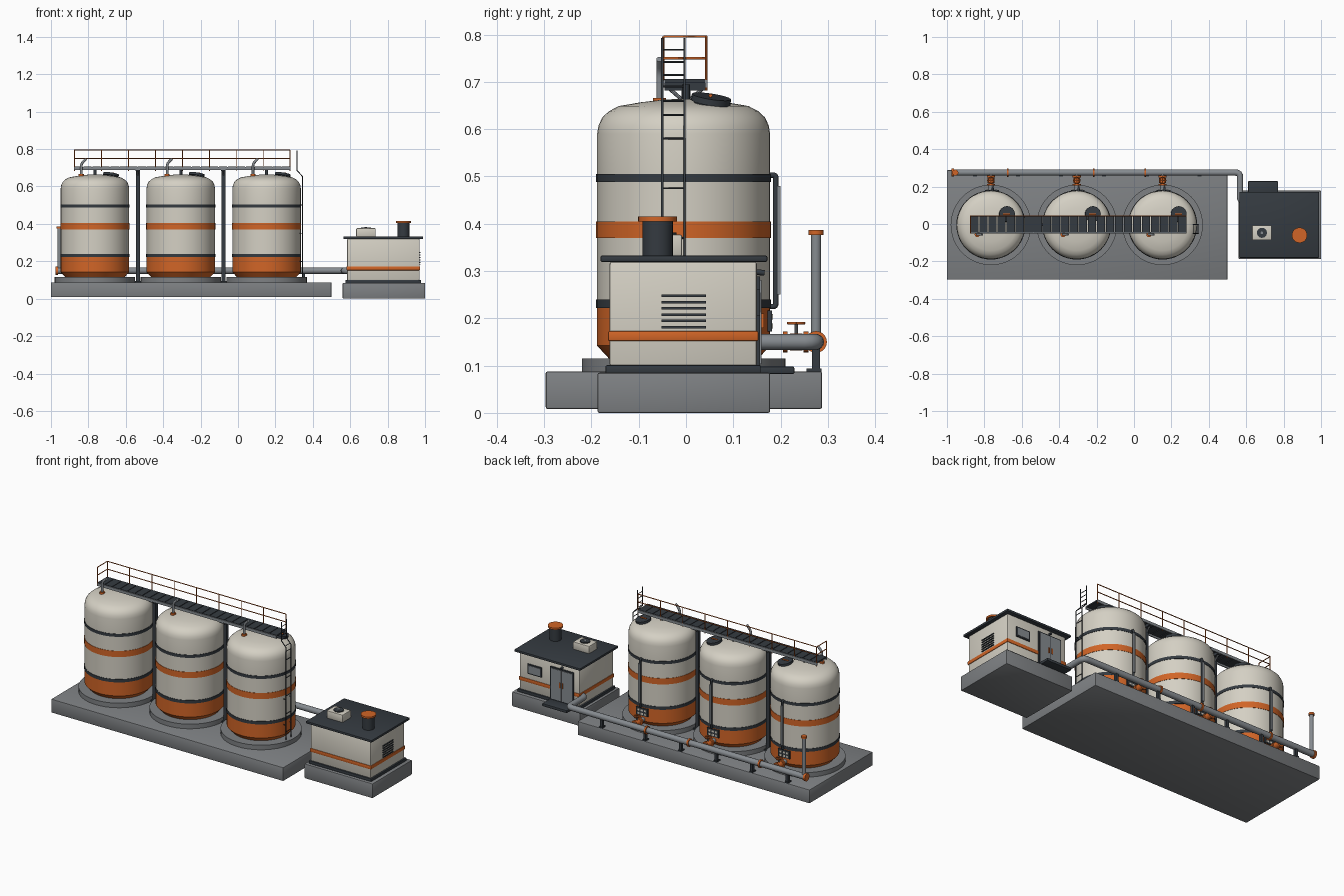
import bpy, bmesh, math
from mathutils import Vector

cube = bpy.data.objects.get("Cube")
if cube:
    bpy.data.objects.remove(cube, do_unlink=True)


def make_mat(name, color):
    m = bpy.data.materials.new(name)
    m.use_nodes = True
    m.diffuse_color = (*color, 1)
    bsdf = m.node_tree.nodes["Principled BSDF"]
    bsdf.inputs["Base Color"].default_value = (*color, 1)
    bsdf.inputs["Roughness"].default_value = 0.6
    return m


WHITE = make_mat("warm white paint", (0.66, 0.63, 0.55))
ORANGE = make_mat("orange paint", (0.64, 0.13, 0.02))
DARK = make_mat("dark slate", (0.035, 0.043, 0.052))
CONCRETE = make_mat("concrete grey", (0.21, 0.22, 0.23))
STEEL = make_mat("steel grey", (0.24, 0.26, 0.28))


def finish(name, bm, mats, smooth=True):
    bmesh.ops.recalc_face_normals(bm, faces=bm.faces)
    me = bpy.data.meshes.new(name)
    bm.to_mesh(me)
    bm.free()
    ob = bpy.data.objects.new(name, me)
    bpy.context.collection.objects.link(ob)
    for m in mats:
        me.materials.append(m)
    if smooth:
        bpy.ops.object.select_all(action='DESELECT')
        ob.select_set(True)
        bpy.context.view_layer.objects.active = ob
        bpy.ops.object.shade_smooth_by_angle(angle=math.radians(35))
    return ob


def box(name, x, y, z, mat, bevel=0.0):
    """Box from (min, max) pairs on each axis."""
    bm = bmesh.new()
    bmesh.ops.create_cube(bm, size=1)
    for v in bm.verts:
        v.co = [(a + b) / 2 + c * (b - a) for (a, b), c in zip((x, y, z), v.co)]
    if bevel:
        bmesh.ops.bevel(bm, geom=bm.edges[:], offset=bevel, segments=2,
                        affect='EDGES', profile=0.5)
    return finish(name, bm, [mat], bevel > 0)


def cyl(name, a, b, r, mat, segs=20):
    """Cylinder running from point a to point b."""
    a, b = Vector(a), Vector(b)
    d = b - a
    bm = bmesh.new()
    bmesh.ops.create_cone(bm, cap_ends=True, segments=segs, radius1=r, radius2=r, depth=d.length)
    rot = d.to_track_quat('Z', 'Y')
    for v in bm.verts:
        v.co = rot @ v.co + (a + b) / 2
    return finish(name, bm, [mat])


def lathe(name, profile, loc, mats, rule, segs=48):
    """Spin (radius, height) pairs about z; rule maps face height to a material index."""
    bm = bmesh.new()
    vs = [bm.verts.new((r, 0, z)) for r, z in profile]
    es = [bm.edges.new(p) for p in zip(vs, vs[1:])]
    bmesh.ops.spin(bm, geom=vs + es, cent=(0, 0, 0), axis=(0, 0, 1),
                   angle=math.tau, steps=segs)
    bmesh.ops.remove_doubles(bm, verts=bm.verts, dist=1e-5)
    for f in bm.faces:
        f.material_index = rule(f.calc_center_median().z)
    bmesh.ops.translate(bm, verts=bm.verts, vec=loc)
    return finish(name, bm, mats)


def pipe(name, pts, r, mat, bend=0.0, res=3):
    """Tube through points, with corners rounded by the bend distance."""
    pts = [Vector(p) for p in pts]
    path = [pts[0]]
    for p, c, n in zip(pts, pts[1:], pts[2:]):
        if bend:
            a, b = c + (p - c).normalized() * bend, c + (n - c).normalized() * bend
            path += [a.lerp(c, t).lerp(c.lerp(b, t), t) for t in (0, .25, .5, .75, 1)]
        else:
            path.append(c)
    path.append(pts[-1])
    cu = bpy.data.curves.new(name, 'CURVE')
    cu.dimensions = '3D'
    cu.bevel_depth, cu.bevel_resolution, cu.use_fill_caps = r, res, True
    sp = cu.splines.new('POLY')
    sp.points.add(len(path) - 1)
    for sp_pt, p in zip(sp.points, path):
        sp_pt.co = (*p, 1)
    ob = bpy.data.objects.new(name, cu)
    bpy.context.collection.objects.link(ob)
    cu.materials.append(mat)
    return ob


# Foundations
box("main_slab", (-1, 0.5), (-0.297, 0.288), (0.008, 0.088), CONCRETE, 0.005)
box("hut_slab", (0.56, 1), (-0.187, 0.178), (0, 0.085), CONCRETE, 0.004)

# Tanks with bands coloured by height
CY = -0.005
R = 0.183
bands = [(0.222, 0.24, 2), (0.37, 0.405, 1), (0.488, 0.505, 2)]
profile = [(0, 0.115), (0.158, 0.115), (R, 0.142)]
for lo, hi, _ in bands:
    profile += [(R, lo), (R + 0.002, lo), (R + 0.002, hi), (R, hi)]
profile += [(R, 0.59), (0.18, 0.608), (0.172, 0.625), (0.158, 0.638), (0.137, 0.649),
            (0.09, 0.657), (0.04, 0.663), (0, 0.664)]


def tank_rule(z):
    if z < 0.222:
        return 1
    return next((m for lo, hi, m in bands if lo - 0.0001 <= z <= hi + 0.0001), 0)


HY, HZ = 0.275, 0.15
for i, cx in enumerate((-0.765, -0.306, 0.153)):
    t = f"_{i + 1}"
    cyl("plinth" + t, (cx, CY, 0.085), (cx, CY, 0.115), 0.215, CONCRETE, 48)
    lathe("tank" + t, profile, (cx, CY, 0), [WHITE, ORANGE, DARK], tank_rule)
    # Hatch and vent on the dome
    hx, hy = cx + 0.083, 0.052
    cyl("hatch_neck" + t, (hx, hy, 0.64), (hx + 0.002, hy + 0.001, 0.658), 0.036, DARK, 24)
    cyl("hatch_lid" + t, (hx + 0.002, hy, 0.656), (hx + 0.004, hy + 0.002, 0.669), 0.042, DARK, 24)
    cyl("hatch_handle" + t, (hx - 0.018, hy, 0.672), (hx + 0.02, hy, 0.671), 0.004, ORANGE, 8)
    vx, vy = cx - 0.073, -0.056
    cyl("vent_flange" + t, (vx, vy, 0.648), (vx, vy, 0.666), 0.014, ORANGE, 16)
    pipe("vent_pipe" + t, [(vx, vy, 0.65), (vx, vy, 0.722), (vx + 0.026, vy, 0.748)], 0.007, STEEL, 0.015)
    cyl("deck_post" + t, (cx, 0, 0.655), (cx, 0, 0.695), 0.008, DARK, 12)
    # Level gauge on the back
    gx, gy = cx + 0.01, 0.19
    pipe("gauge_pipe" + t, [(gx, 0.17, 0.503), (gx, gy, 0.503), (gx, gy, 0.225), (gx, 0.17, 0.225)],
         0.006, DARK, 0.006)
    box("gauge_scale" + t, (gx - 0.006, gx + 0.006), (gy + 0.004, gy + 0.01), (0.25, 0.48), STEEL)
    # Marker plate with pale fields
    px = cx + 0.005
    box("marker_plate" + t, (px - 0.037, px + 0.037), (0.172, 0.182), (0.172, 0.217), DARK)
    for j in range(3):
        for zz in (0.178, 0.198):
            x0 = px - 0.029 + j * 0.021
            box(f"marker_field{t}", (x0, x0 + 0.014), (0.18, 0.184), (zz, zz + 0.011), WHITE)
    # Outlet with valve and hand wheel
    cyl("outlet" + t, (cx, 0.165, HZ), (cx, HY, HZ), 0.013, STEEL)
    for fy in (0.21, 0.254):
        cyl("outlet_flange" + t, (cx, fy - 0.005, HZ), (cx, fy + 0.005, HZ), 0.022, ORANGE)
    cyl("valve_body" + t, (cx, 0.22, HZ), (cx, 0.246, HZ), 0.018, ORANGE)
    cyl("valve_stem" + t, (cx, 0.233, HZ), (cx, 0.233, 0.19), 0.004, STEEL, 10)
    ring = [(cx + 0.017 * math.cos(a * math.tau / 16), 0.233 + 0.017 * math.sin(a * math.tau / 16), 0.19)
            for a in range(17)]
    pipe("hand_wheel" + t, ring, 0.003, ORANGE, res=1)
    cyl("wheel_spoke" + t, (cx - 0.016, 0.233, 0.19), (cx + 0.016, 0.233, 0.19), 0.002, ORANGE, 6)
    cyl("wheel_spoke" + t, (cx, 0.217, 0.19), (cx, 0.249, 0.19), 0.002, ORANGE, 6)

# Header pipe, riser and supports
pipe("header_pipe", [(-0.965, HY, HZ), (0.567, HY, HZ), (0.567, 0.12, HZ), (0.6, 0.12, HZ)],
     0.017, STEEL, 0.025, 5)
for x in (-0.675, -0.215, 0.06):
    cyl("header_flange", (x - 0.005, HY, HZ), (x + 0.005, HY, HZ), 0.023, ORANGE)
cyl("header_end_flange", (-0.975, HY, HZ), (-0.962, HY, HZ), 0.022, ORANGE)
cyl("riser", (-0.955, HY, HZ), (-0.955, HY, 0.378), 0.011, STEEL)
cyl("riser_cap", (-0.955, HY, 0.376), (-0.955, HY, 0.387), 0.016, ORANGE)
for x in (-0.85, -0.62, -0.39, -0.16, 0.07, 0.35):
    box("pipe_support", (x - 0.008, x + 0.008), (HY - 0.008, HY + 0.008), (0.085, 0.14), DARK)
    box("pipe_saddle", (x - 0.01, x + 0.01), (HY - 0.02, HY + 0.012), (0.086, 0.094), DARK)

# Walkway: stringers, planks, columns with braces
X0, X1 = -0.877, 0.282
for y in (-0.05, 0.04):
    box("walkway_stringer", (X0, X1), (y, y + 0.006), (0.688, 0.704), STEEL)
planks = 24
step = (X1 - X0) / planks
for i in range(planks):
    x = X0 + i * step
    box("walkway_plank", (x + 0.002, x + step - 0.002), (-0.046, 0.042), (0.698, 0.706), DARK)
for x in (-0.535, -0.078):
    box("walkway_column", (x - 0.01, x + 0.01), (-0.01, 0.01), (0.085, 0.69), DARK)
    box("column_foot", (x - 0.022, x + 0.022), (-0.022, 0.022), (0.086, 0.096), DARK)
    box("column_head", (x - 0.012, x + 0.012), (-0.046, 0.042), (0.682, 0.698), DARK)
    for s in (-1, 1):
        cyl("column_brace", (x, 0, 0.655), (x, s * 0.04, 0.69), 0.004, STEEL, 8)

# Railing along the back and across one end
RY = 0.043
for i in range(9):
    x = X0 + 0.003 + i * (X1 - X0 - 0.006) / 8
    cyl("rail_post", (x, RY, 0.682), (x, RY, 0.796), 0.0024, ORANGE, 8)
cyl("rail_post", (X0 + 0.003, -0.048, 0.69), (X0 + 0.003, -0.048, 0.796), 0.0024, ORANGE, 8)
for z in (0.75, 0.796):
    pipe("rail", [(X0 + 0.003, -0.048, z), (X0 + 0.003, RY, z), (X1 - 0.003, RY, z)], 0.0026, ORANGE, res=1)

# Ladder
LX, TX = 0.344, 0.316
for y in (-0.05, -0.003):
    pipe("ladder_stile", [(LX, y, 0.115), (LX, y, 0.655), (TX, y, 0.685), (TX, y, 0.793)], 0.0028, DARK, res=1)
    for z in (0.2, 0.35, 0.5):
        cyl("ladder_bracket", (0.325, y, z), (LX, y, z), 0.0025, DARK, 6)
for z in [0.16 + 0.105 * k for k in range(5)] + [0.63, 0.66, 0.69, 0.715, 0.742, 0.768]:
    x = LX if z < 0.65 else TX + max(0, 0.685 - z) * 0.9
    cyl("ladder_rung", (x, -0.05, z), (x, -0.003, z), 0.002, DARK, 6)

# Control hut
box("hut_trim", (0.575, 0.979), (-0.17, 0.158), (0.083, 0.101), DARK, 0.003)
box("hut_walls", (0.583, 0.971), (-0.162, 0.15), (0.098, 0.32), WHITE, 0.006)
box("hut_stripe", (0.58, 0.974), (-0.165, 0.153), (0.152, 0.173), ORANGE, 0.003)
box("hut_roof", (0.564, 0.99), (-0.181, 0.172), (0.319, 0.333), DARK, 0.004)

# Louvre on the hut's side
for i in range(6):
    z = 0.179 + i * 0.0132
    box("louvre_slat", (0.968, 0.976), (-0.052, 0.042), (z, z + 0.005), DARK)

# Double door, step, lamp and window on the hut's back
box("door_frame", (0.618, 0.768), (0.145, 0.157), (0.098, 0.288), DARK)
for x0 in (0.626, 0.695):
    box("door_leaf", (x0, x0 + 0.065), (0.15, 0.16), (0.103, 0.281), STEEL)
for x in (0.684, 0.702):
    box("door_handle", (x - 0.003, x + 0.003), (0.158, 0.165), (0.18, 0.21), ORANGE)
box("door_step", (0.61, 0.77), (0.15, 0.229), (0.082, 0.098), DARK, 0.003)
cyl("door_lamp", (0.693, 0.148, 0.298), (0.693, 0.166, 0.296), 0.006, DARK, 12)
box("window_frame", (0.825, 0.915), (0.145, 0.156), (0.205, 0.262), DARK)
box("window_pane", (0.833, 0.907), (0.15, 0.158), (0.212, 0.255), STEEL)

# Roof stack and cooling unit
cyl("stack", (0.885, -0.06, 0.33), (0.885, -0.06, 0.406), 0.032, DARK, 28)
cyl("stack_cap", (0.885, -0.06, 0.405), (0.885, -0.06, 0.415), 0.041, ORANGE, 28)
box("cooling_unit", (0.632, 0.736), (-0.086, -0.008), (0.332, 0.377), WHITE, 0.004)
cyl("cooling_fan", (0.684, -0.047, 0.37), (0.684, -0.047, 0.382), 0.027, DARK, 24)
cyl("fan_hub", (0.684, -0.047, 0.38), (0.684, -0.047, 0.384), 0.007, STEEL, 12)
